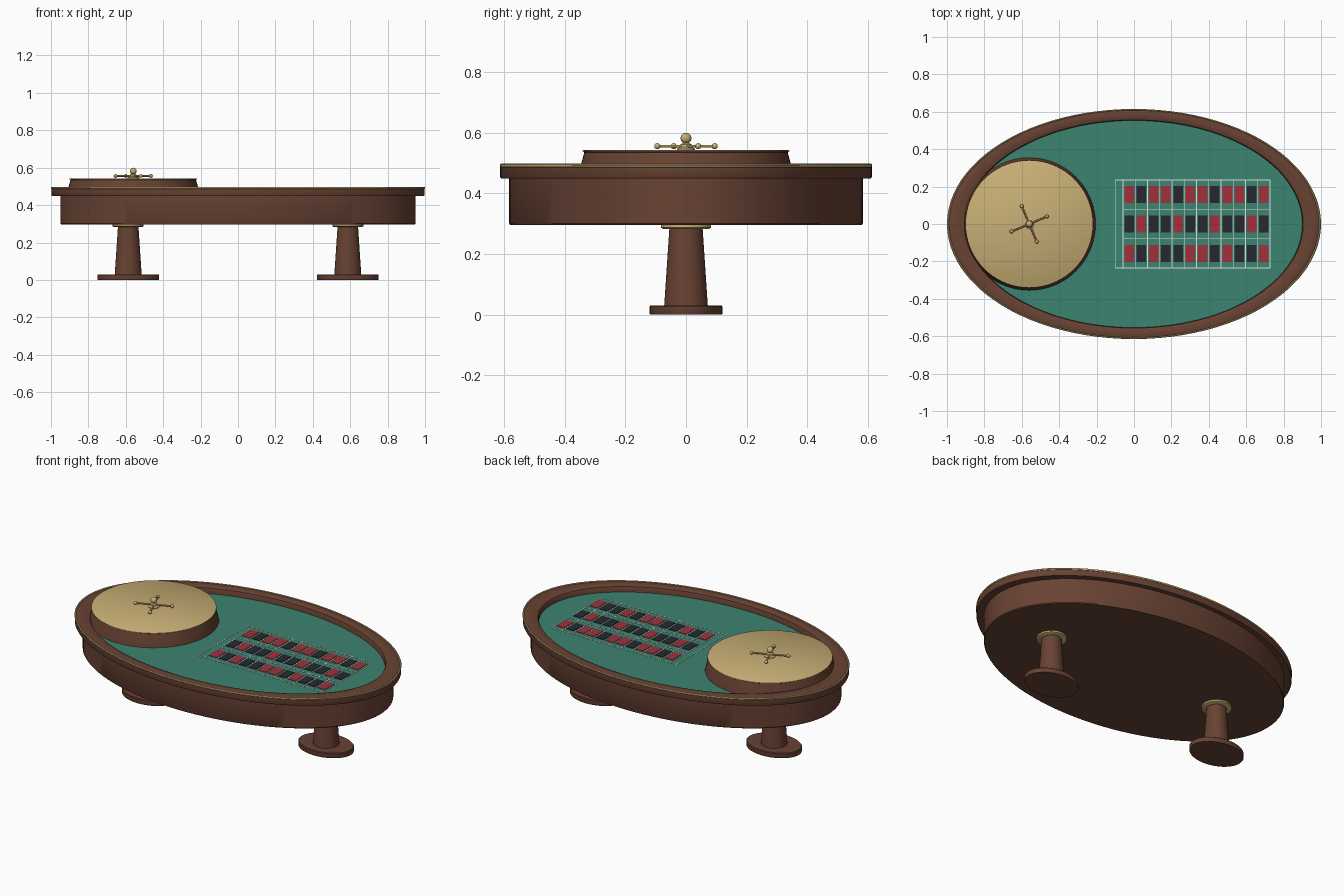
import bpy, bmesh, math
from mathutils import Matrix, Vector

if "Cube" in bpy.data.objects:
    bpy.data.objects.remove(bpy.data.objects["Cube"])

RATIO = 0.615          # table ellipse: y half-width over x half-width
WX, FELT = -0.56, 0.46  # wheel centre x, felt height


def material(name, rgb):
    m = bpy.data.materials.new(name)
    m.diffuse_color = (*rgb, 1)
    m.use_nodes = True
    m.node_tree.nodes["Principled BSDF"].inputs["Base Color"].default_value = m.diffuse_color
    return m


WOOD = material("wood", (0.14, 0.055, 0.033))
FELT_GREEN = material("felt", (0.045, 0.23, 0.16))
BRASS = material("brass", (0.58, 0.43, 0.18))
RED = material("red", (0.36, 0.03, 0.045))
BLACK = material("black", (0.02, 0.022, 0.03))
WHITE = material("white", (0.75, 0.8, 0.76))


def finish(bm, name, mat, smooth=True):
    bmesh.ops.recalc_face_normals(bm, faces=bm.faces[:])
    me = bpy.data.meshes.new(name)
    bm.to_mesh(me)
    bm.free()
    me.materials.append(mat)
    ob = bpy.data.objects.new(name, me)
    bpy.context.collection.objects.link(ob)
    if smooth:
        bpy.ops.object.select_all(action='DESELECT')
        bpy.context.view_layer.objects.active = ob
        ob.select_set(True)
        bpy.ops.object.shade_smooth_by_angle(angle=math.radians(35))
    return ob


def lathe(name, profile, mat, center=(0, 0), ratio=1.0, seg=64, ring=False):
    """Revolve (radius, z) points; ring=True closes the profile, otherwise the ends are capped."""
    bm = bmesh.new()
    loops = []
    for r, z in profile:
        loops.append([bm.verts.new((center[0] + r * math.cos(2 * math.pi * i / seg),
                                    center[1] + ratio * r * math.sin(2 * math.pi * i / seg), z))
                      for i in range(seg)])
    pairs = list(zip(loops, loops[1:])) + ([(loops[-1], loops[0])] if ring else [])
    for a, b in pairs:
        for i in range(seg):
            j = (i + 1) % seg
            bm.faces.new((a[i], a[j], b[j], b[i]))
    if not ring:
        bm.faces.new(loops[0])
        bm.faces.new(loops[-1])
    return finish(bm, name, mat)


def add_box(bm, x, y, z, sx, sy, sz):
    bmesh.ops.create_cube(bm, size=1, matrix=Matrix.Translation((x, y, z)) @ Matrix.Diagonal((sx, sy, sz, 1)))


# Table body, rim and felt
lathe("table_body", [(0.945, 0.296), (0.95, 0.301), (0.95, 0.453)], WOOD, ratio=RATIO, seg=96)
lathe("table_rim", [(0.93, 0.45), (0.994, 0.45), (0.998, 0.456), (0.998, 0.486), (0.988, 0.494),
                    (0.965, 0.497), (0.925, 0.497), (0.905, 0.491), (0.9, 0.483), (0.9, 0.45)],
      WOOD, ratio=RATIO, seg=96, ring=True)
lathe("felt_surface", [(0.91, 0.452), (0.91, FELT)], FELT_GREEN, ratio=RATIO, seg=96)
lathe("rim_trim", [(0.994 + 0.006 * math.cos(t * math.pi / 4), 0.492 + 0.006 * math.sin(t * math.pi / 4))
                   for t in range(8)], BRASS, ratio=RATIO, seg=96, ring=True)

# Pedestal legs
for side, sx in (("left", -1), ("right", 1)):
    c = (0.587 * sx, 0)
    lathe(side + "_foot", [(0.163, 0), (0.165, 0.003), (0.165, 0.026), (0.161, 0.03)], WOOD, c, ratio=0.73)
    lathe(side + "_column", [(0.072, 0.028), (0.054, 0.298)], WOOD, c, seg=48)
    lathe(side + "_collar", [(0.076, 0.283), (0.083, 0.287), (0.083, 0.3)], BRASS, c, seg=48)

# Wheel
lathe("wheel_bowl", [(0.355, FELT - 0.003), (0.353, 0.47), (0.346, 0.498), (0.336, 0.535), (0.341, 0.539)],
      WOOD, (WX, 0), seg=72)
lathe("wheel_disc", [(0.341, 0.538), (0.341, 0.541), (0.338, 0.543)], BRASS, (WX, 0), seg=72)
lathe("spindle", [(0.03, 0.542), (0.03, 0.547), (0.02, 0.553), (0.018, 0.562), (0.009, 0.567), (0.009, 0.58)],
      BRASS, (WX, 0), seg=32)
bm = bmesh.new()
bmesh.ops.create_uvsphere(bm, u_segments=24, v_segments=14, radius=0.018,
                          matrix=Matrix.Translation((WX, 0, 0.582)))
finish(bm, "spindle_knob", BRASS)
for k in range(4):
    d = Vector((1, 0, 0))
    d.rotate(Matrix.Rotation(math.radians(23 + 90 * k), 3, 'Z'))
    hub = Vector((WX, 0, 0.556))
    bm = bmesh.new()
    rot = d.to_track_quat('Z', 'Y').to_matrix().to_4x4()
    bmesh.ops.create_cone(bm, cap_ends=True, segments=12, radius1=0.0045, radius2=0.0045, depth=0.1,
                          matrix=Matrix.Translation(hub + d * 0.053) @ rot)
    bmesh.ops.create_uvsphere(bm, u_segments=16, v_segments=10, radius=0.01,
                              matrix=Matrix.Translation(hub + d * 0.103))
    finish(bm, f"spindle_arm_{k + 1}", BRASS)

# Betting layout: coloured cells in three rows of twelve
PITCH, ROW, X0 = 0.0655, 0.157, -0.059
reds = {1, 3, 5, 7, 9, 12, 14, 16, 18, 19, 21, 23, 25, 27, 30, 32, 34, 36}
cells = {"red": bmesh.new(), "black": bmesh.new()}
for col in range(12):
    for row in range(3):
        key = "red" if col * 3 + row + 1 in reds else "black"
        add_box(cells[key], X0 + PITCH * (col + 0.5), ROW * (row - 1), FELT + 0.001, 0.05, 0.09, 0.003)
finish(cells["red"], "red_cells", RED, False)
finish(cells["black"], "black_cells", BLACK, False)

# Layout lines
bm = bmesh.new()
xe = X0 + 12 * PITCH
for i in range(13):
    add_box(bm, X0 + PITCH * i, 0, FELT + 0.0005, 0.004, 3 * ROW, 0.002)
add_box(bm, -0.1, 0, FELT + 0.0005, 0.004, 3 * ROW, 0.002)
for k in range(4):
    x1 = -0.1 if k in (0, 3) else X0
    add_box(bm, (x1 + xe) / 2, ROW * (k - 1.5), FELT + 0.0005, xe - x1, 0.004, 0.002)
finish(bm, "layout_lines", WHITE, False)
